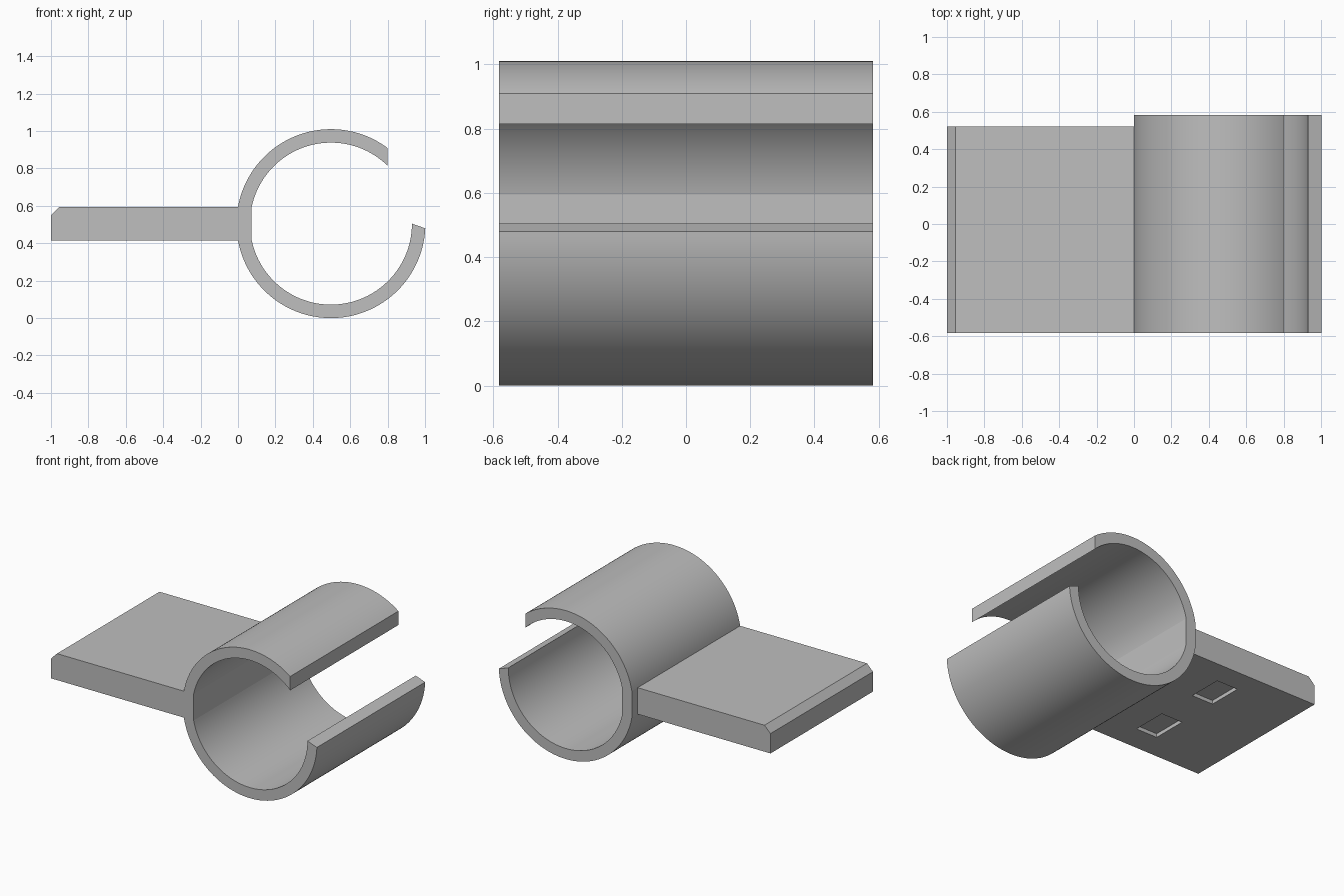
import bpy, bmesh
from math import pi, sin, cos, asin, acos, radians

cube = bpy.data.objects.get("Cube")
if cube:
    bpy.data.objects.remove(cube)

grey = bpy.data.materials.new("light grey")
grey.use_nodes = True
colour = (0.52, 0.52, 0.52, 1)
grey.diffuse_color = colour
grey.node_tree.nodes["Principled BSDF"].inputs["Base Color"].default_value = colour

FRONT, BACK = -0.582, 0.582
CX, CZ = 0.497, 0.505          # clip centre
R_OUT, R_IN = 0.505, 0.433
FLAT = 0.09                    # half height of the flat behind the plate
LIP_X = 0.8                    # vertical cut of the upper lip


def finish(bm, name):
    bmesh.ops.recalc_face_normals(bm, faces=bm.faces)
    mesh = bpy.data.meshes.new(name)
    bm.to_mesh(mesh)
    bm.free()
    mesh.materials.append(grey)
    obj = bpy.data.objects.new(name, mesh)
    bpy.context.collection.objects.link(obj)
    bpy.ops.object.select_all(action='DESELECT')
    obj.select_set(True)
    bpy.context.view_layer.objects.active = obj
    bpy.ops.object.shade_smooth_by_angle(angle=radians(6))
    return obj


def arc(radius, start, end, steps):
    angles = [start + (end - start) * i / steps for i in range(steps + 1)]
    return [(CX + radius * cos(a), CZ + radius * sin(a)) for a in angles]


def clip_outline(radius, lower_end):
    # upper arc, flat, then lower arc
    gap = asin(FLAT / radius)
    return (arc(radius, acos((LIP_X - CX) / radius), pi - gap, 56)
            + arc(radius, pi + gap, lower_end, 72))


# Open round clip: a wall swept between outer and inner outlines
bm = bmesh.new()
outer = clip_outline(R_OUT, 2 * pi - 0.05)
inner = clip_outline(R_IN, 2 * pi)
rows = [[bm.verts.new((x, y, z)) for x, z in line]
        for line, y in ((outer, FRONT), (outer, BACK), (inner, BACK), (inner, FRONT))]
for r in range(4):
    a, b = rows[r], rows[(r + 1) % 4]
    for i in range(len(a) - 1):
        bm.faces.new((a[i], a[i + 1], b[i + 1], b[i]))
for end in (0, -1):
    bm.faces.new([row[end] for row in rows])
finish(bm, "round_clip")

# Flat mounting plate with a chamfered outer edge
LOW, HIGH = CZ - FLAT, CZ + FLAT
POCKET_X = (-0.52, -0.36)
profile = [(0, LOW), (0, HIGH), (-0.955, HIGH), (-1, HIGH - 0.045), (-1, LOW),
           (POCKET_X[0], LOW), (POCKET_X[1], LOW)]
slices = (FRONT, -0.405, -0.165, 0.125, 0.36, 0.52)
bm = bmesh.new()
loops = [[bm.verts.new((x, y, z)) for x, z in profile] for y in slices]
pockets = []
for s in range(len(slices) - 1):
    a, b = loops[s], loops[s + 1]
    for i in range(len(profile)):
        j = (i + 1) % len(profile)
        face = bm.faces.new((a[i], a[j], b[j], b[i]))
        if i == 5 and s in (1, 3):
            pockets.append(face)
bm.faces.new(loops[0])
bm.faces.new(loops[-1])

# Two shallow rectangular pockets in the underside
bmesh.ops.recalc_face_normals(bm, faces=bm.faces)
sunk = bmesh.ops.extrude_discrete_faces(bm, faces=pockets)["faces"]
bmesh.ops.translate(bm, verts=[v for f in sunk for v in f.verts], vec=(0, 0, 0.025))
finish(bm, "mounting_plate")
